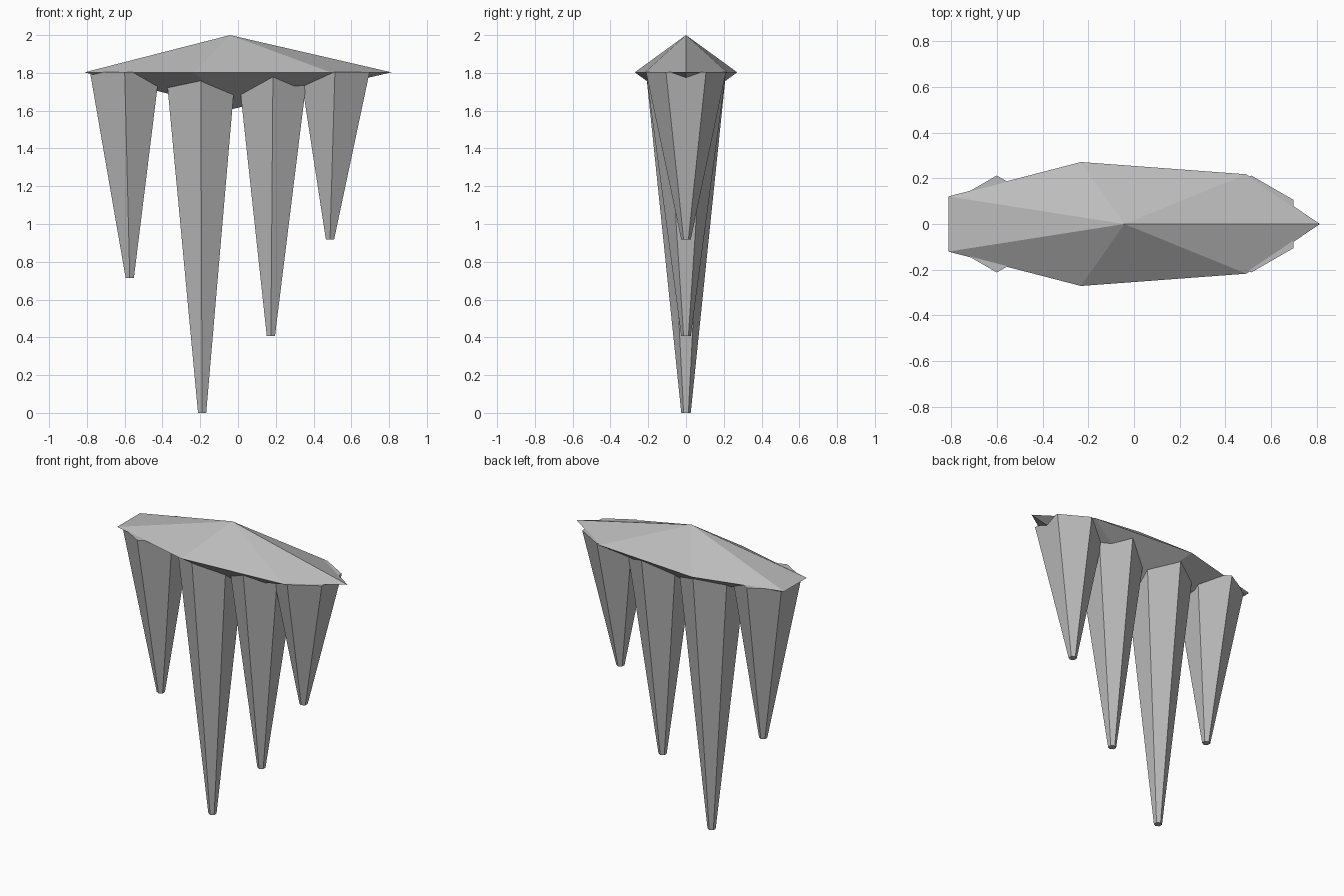
import bpy
import bmesh
from math import cos, sin, tau

cube = bpy.data.objects.get("Cube")
if cube:
    bpy.data.objects.remove(cube, do_unlink=True)

# Single stone colour
stone = bpy.data.materials.new("grey_stone")
stone.use_nodes = True
colour = (0.5, 0.5, 0.5, 1)
stone.diffuse_color = colour
stone.node_tree.nodes["Principled BSDF"].inputs["Base Color"].default_value = colour


def ring(bm, center, rx, ry, sides, turn=0.0):
    """Add a flat ring of vertices around center."""
    x, y, z = center
    angles = [tau * (i + turn) / sides for i in range(sides)]
    return [bm.verts.new((x + rx * cos(a), y + ry * sin(a), z)) for a in angles]


def finish(bm, name):
    bmesh.ops.recalc_face_normals(bm, faces=bm.faces)
    mesh = bpy.data.meshes.new(name)
    bm.to_mesh(mesh)
    bm.free()
    mesh.materials.append(stone)
    bpy.context.collection.objects.link(bpy.data.objects.new(name, mesh))


# Ceiling rock: a stretched seven-sided double pyramid
bm = bmesh.new()
MID, HALF, CX = 1.803, 0.197, -0.042
rim = ring(bm, (CX, 0, MID), 0.855, 0.278, 7)
for z in (MID + HALF, MID - HALF):
    apex = bm.verts.new((CX, 0, z))
    for a, b in zip(rim, rim[1:] + rim[:1]):
        bm.faces.new((a, b, apex))
finish(bm, "ceiling_rock")


# Hanging spikes: slightly leaning, blunt six-sided cones
def spike(name, top_x, tip_x, tip_z):
    bm = bmesh.new()
    top = ring(bm, (top_x, 0, 1.805), 0.212, 0.212, 6, 0.5)
    tip = ring(bm, (tip_x, 0, tip_z), 0.025, 0.025, 6, 0.5)
    for i in range(6):
        j = (i + 1) % 6
        bm.faces.new((top[i], top[j], tip[j], tip[i]))
    bm.faces.new(top)
    bm.faces.new(tip)
    finish(bm, name)


spike("outer_right_spike", -0.60, -0.573, 0.713)
spike("long_spike", -0.197, -0.19, 0.0)
spike("middle_spike", 0.185, 0.174, 0.406)
spike("outer_left_spike", 0.513, 0.487, 0.917)
